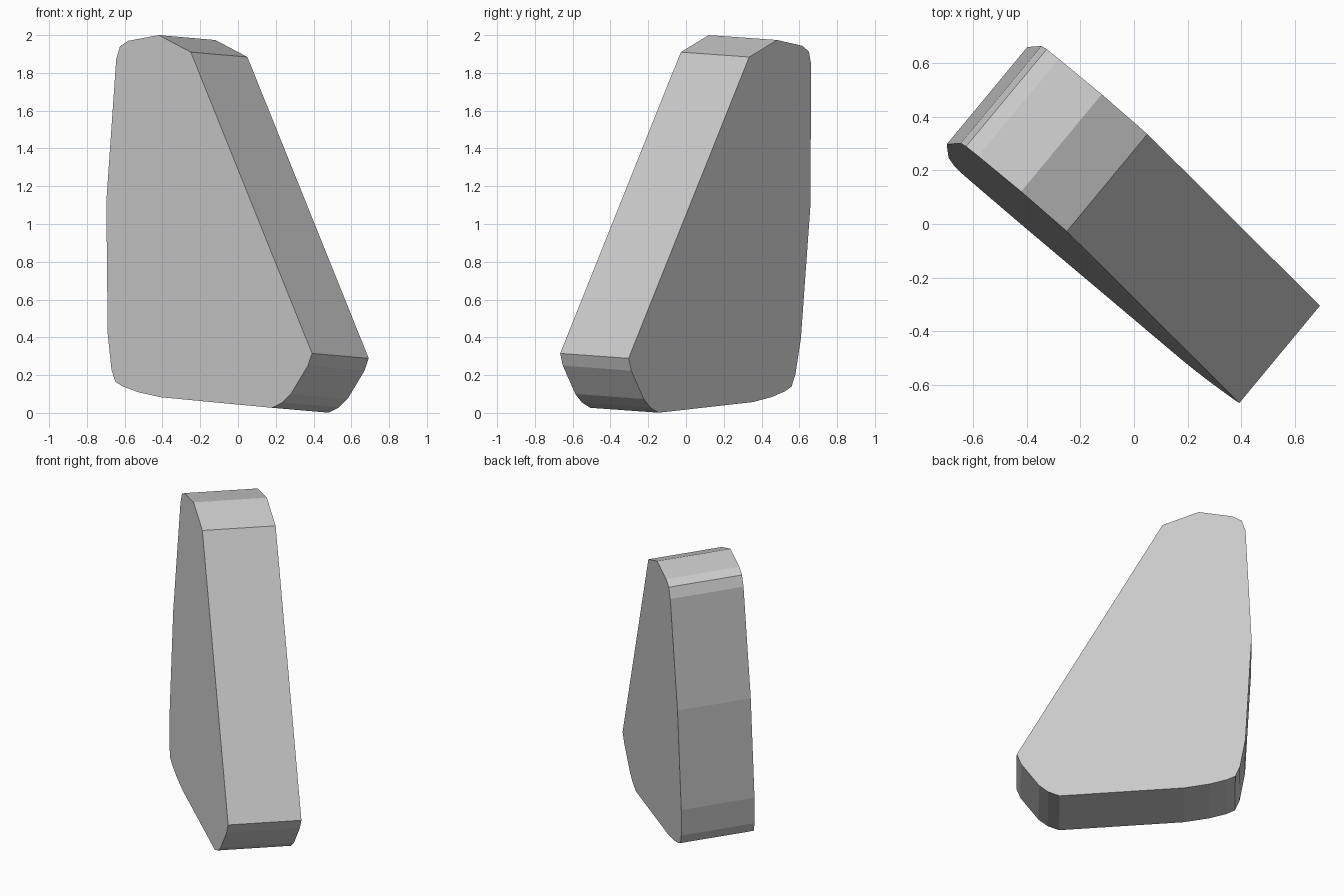
import bpy
import bmesh
from mathutils import Vector

cube = bpy.data.objects.get("Cube")
if cube:
    bpy.data.objects.remove(cube, do_unlink=True)

# Single flat grey
grey = bpy.data.materials.new("light_grey")
grey.use_nodes = True
colour = (0.6, 0.6, 0.6, 1)
grey.diffuse_color = colour
grey.node_tree.nodes["Principled BSDF"].inputs["Base Color"].default_value = colour

# Slab outline as (x, z), counter-clockwise seen from the front
OUTLINE = [
    (-0.42, 2.0), (-0.58, 1.97), (-0.625, 1.94), (-0.645, 1.87),
    (-0.697, 1.12), (-0.69, 0.42), (-0.67, 0.23), (-0.65, 0.165),
    (-0.61, 0.14), (-0.53, 0.11), (-0.41, 0.083), (0.18, 0.027),
    (0.235, 0.055), (0.28, 0.1), (0.37, 0.25), (0.392, 0.315), (-0.25, 1.91),
]
THICKNESS = Vector((0.3, 0.362, -0.026))


def on_face(x, z):
    """Lift an outline point onto the slanted front plane."""
    return Vector((x, -0.358 - 0.837 * x + 0.0635 * z, z))


# Slab: the outline face extruded through its thickness
bm = bmesh.new()
front = bm.faces.new([bm.verts.new(on_face(x, z)) for x, z in OUTLINE])
result = bmesh.ops.extrude_face_region(bm, geom=[front], use_keep_orig=True)
back_verts = [v for v in result["geom"] if isinstance(v, bmesh.types.BMVert)]
bmesh.ops.translate(bm, verts=back_verts, vec=THICKNESS)
bmesh.ops.recalc_face_normals(bm, faces=bm.faces[:])

mesh = bpy.data.meshes.new("slab")
bm.to_mesh(mesh)
bm.free()
mesh.materials.append(grey)
slab = bpy.data.objects.new("slab", mesh)
bpy.context.collection.objects.link(slab)
